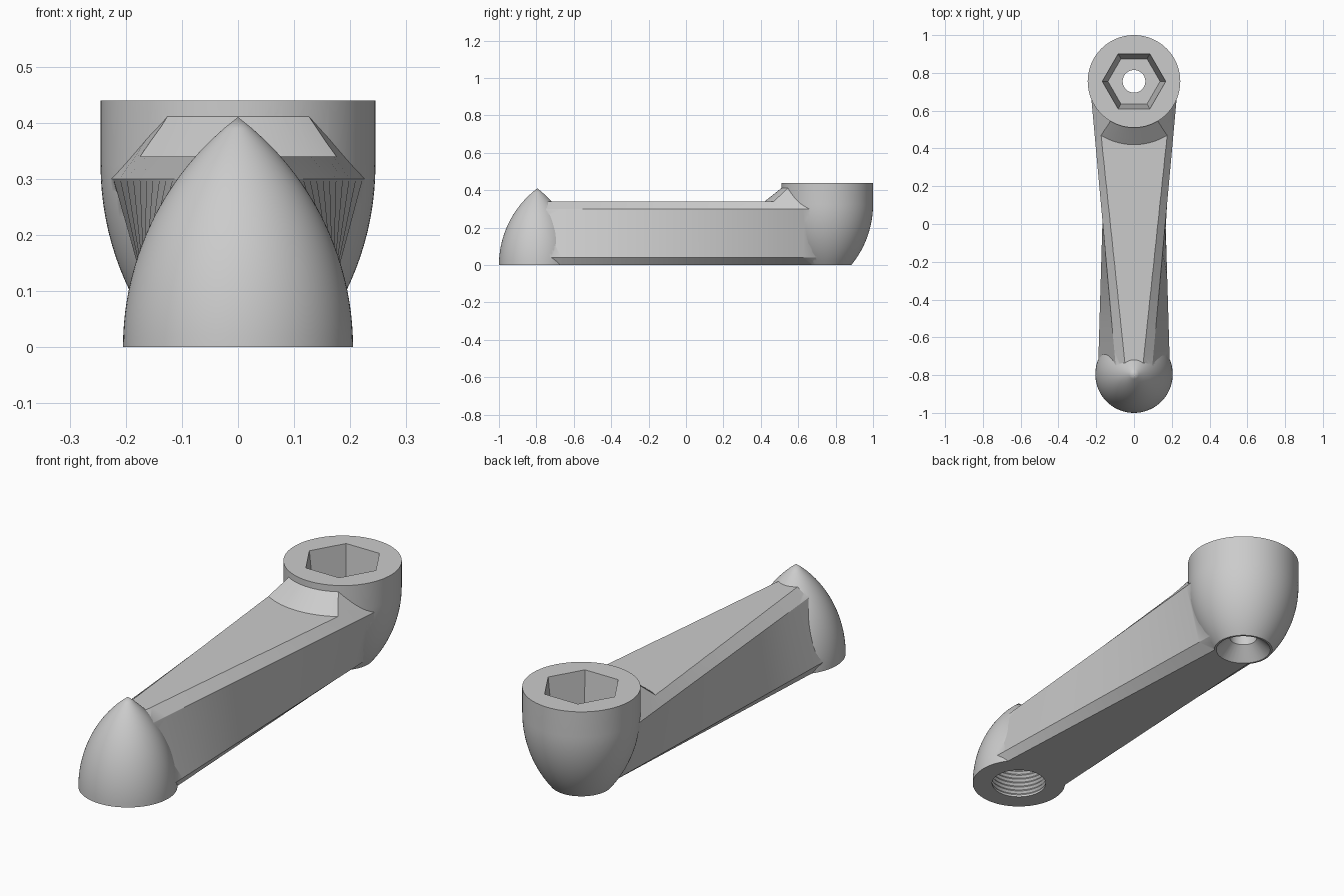
import bpy, bmesh, math

cube = bpy.data.objects.get("Cube")
if cube:
    bpy.data.objects.remove(cube, do_unlink=True)

grey = bpy.data.materials.new("grey_metal")
grey.use_nodes = True
colour = (0.6, 0.6, 0.6, 1)
grey.diffuse_color = colour
grey.node_tree.nodes["Principled BSDF"].inputs["Base Color"].default_value = colour

HUB_Y, KNOB_Y = 0.755, -0.795
ARC = 0.5125  # shared radius of the rounded hub and knob walls


def make_object(name, bm):
    bmesh.ops.remove_doubles(bm, verts=bm.verts, dist=1e-5)
    bmesh.ops.recalc_face_normals(bm, faces=bm.faces)
    mesh = bpy.data.meshes.new(name)
    bm.to_mesh(mesh)
    bm.free()
    mesh.materials.append(grey)
    obj = bpy.data.objects.new(name, mesh)
    bpy.context.collection.objects.link(obj)
    return obj


def bridge(bm, rings, closed):
    """Join rings of vertices into a skin, looping back or with end caps."""
    count = len(rings[0])
    pairs = list(zip(rings, rings[1:] + rings[:1])) if closed else list(zip(rings, rings[1:]))
    for a, b in pairs:
        for i in range(count):
            j = (i + 1) % count
            bm.faces.new((a[i], a[j], b[j], b[i]))
    if not closed:
        bm.faces.new(rings[0])
        bm.faces.new(rings[-1])


def lathe(name, profile, y, sides=96, ring=False):
    """Turn (radius, height) points about a vertical axis."""
    bm = bmesh.new()
    angles = [2 * math.pi * i / sides for i in range(sides)]
    rings = [[bm.verts.new((r * math.cos(a), y + r * math.sin(a), z)) for a in angles]
             for r, z in profile]
    bridge(bm, rings, ring)
    return make_object(name, bm)


def combine(target, tool, operation):
    mod = target.modifiers.new(operation, "BOOLEAN")
    mod.operation = operation
    mod.solver = "EXACT"
    mod.object = tool
    bpy.context.view_layer.objects.active = target
    bpy.ops.object.modifier_apply(modifier=mod.name)
    bpy.data.objects.remove(tool, do_unlink=True)


# Arm: chamfered bar, wide above at the hub and wide below at the knob
bm = bmesh.new()
stations = []
STEPS = 12
for i in range(STEPS + 1):
    t = i / STEPS
    y = KNOB_Y + t * (HUB_Y - KNOB_Y)
    shoulder = 0.093 + 0.141 * t
    slope = (0.051 - 0.022 * t) / 0.04
    top = 0.345 + 0.09 * t
    half = [(0.171 - 0.079 * t, 0), (0.191 - 0.046 * t, 0.04),
            (shoulder, 0.3), (shoulder - slope * (top - 0.3), top)]
    outline = half + [(-x, z) for x, z in reversed(half)]
    stations.append([bm.verts.new((x, y, z)) for x, z in outline])
bridge(bm, stations, False)
arm = make_object("crank_arm", bm)

# Trim the arm's top flat, leaving a conical ramp up to the hub
trim = lathe("ramp_trim", [(0.335, 0.34), (0.2, 0.447), (0.2, 0.6), (2.2, 0.6), (2.2, 0.34)],
             HUB_Y, ring=True)
combine(arm, trim, "DIFFERENCE")

# Hub: straight rim over a rounded, narrowing cup
hub_profile = [(0, 0)]
for i in range(15):
    z = 0.325 * i / 14
    hub_profile.append((0.245 - ARC + math.sqrt(ARC ** 2 - (0.325 - z) ** 2), z))
hub_profile += [(0.245, 0.44), (0, 0.44)]
combine(arm, lathe("hub", hub_profile, HUB_Y), "UNION")

# Knob seat: pointed dome
tip = math.sqrt(ARC ** 2 - (ARC - 0.205) ** 2)
dome = [(0, 0)]
for i in range(21):
    z = tip * i / 20
    dome.append((max(0, math.sqrt(ARC ** 2 - z ** 2) - ARC + 0.205), z))
combine(arm, lathe("knob_seat", dome, KNOB_Y), "UNION")

# Hexagonal socket, bolt hole and countersink through the hub
socket = lathe("hex_socket", [(0.138, 0.17), (0.168, 0.44), (0.17, 0.46)], HUB_Y, sides=6)
combine(arm, socket, "DIFFERENCE")
bolt = lathe("bolt_hole", [(0, -0.02), (0.139, -0.02), (0.12, 0), (0.06, 0.06), (0.06, 0.2), (0, 0.2)],
             HUB_Y, sides=64)
combine(arm, bolt, "DIFFERENCE")

# Threaded hole under the knob seat
thread = [(0, -0.02), (0.119, -0.02)]
for i in range(9):
    thread += [(0.119, 0.01 + 0.02 * i), (0.127, 0.02 + 0.02 * i)]
thread += [(0.119, 0.2), (0, 0.2)]
combine(arm, lathe("threaded_hole", thread, KNOB_Y, sides=64), "DIFFERENCE")

# Smooth the curved walls, keep the edges crisp
bpy.ops.object.select_all(action="DESELECT")
arm.select_set(True)
bpy.context.view_layer.objects.active = arm
bpy.ops.object.shade_smooth_by_angle(angle=math.radians(30))
